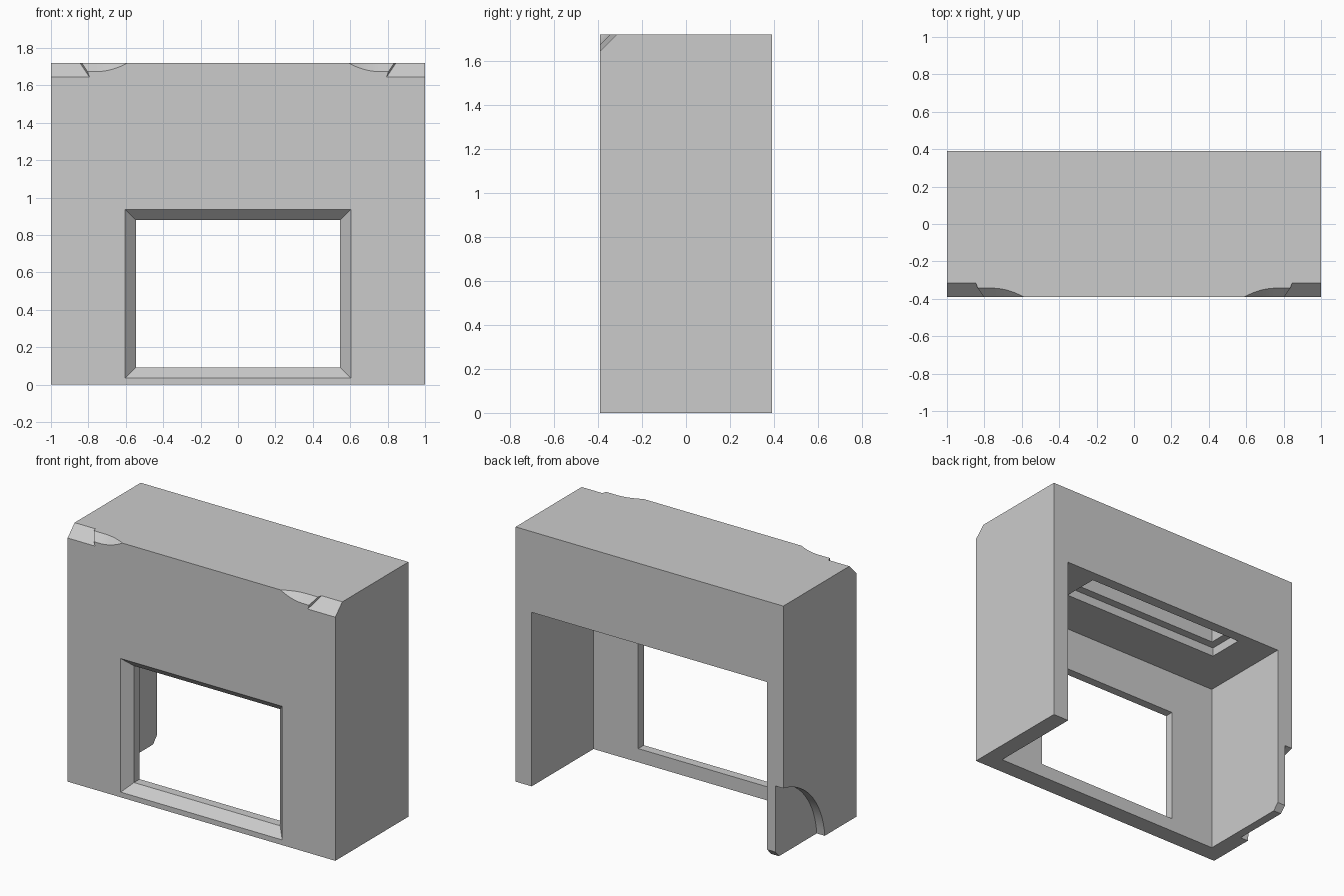
import bpy, bmesh, math

if "Cube" in bpy.data.objects:
    bpy.data.objects.remove(bpy.data.objects["Cube"], do_unlink=True)

grey = bpy.data.materials.new("plain_grey")
grey.use_nodes = True
grey.diffuse_color = (0.6, 0.6, 0.6, 1)
grey.node_tree.nodes["Principled BSDF"].inputs["Base Color"].default_value = (0.6, 0.6, 0.6, 1)

W, D, H = 1.0, 0.39, 1.72     # half width, half depth, height
WALL, STEP = 0.12, 0.06


def loft(name, ring_a, ring_b):
    """Closed solid between two matching rings of points."""
    bm = bmesh.new()
    a = [bm.verts.new(p) for p in ring_a]
    b = [bm.verts.new(p) for p in ring_b]
    n = len(a)
    bm.faces.new(a)
    bm.faces.new(b[::-1])
    for i in range(n):
        j = (i + 1) % n
        bm.faces.new((a[i], b[i], b[j], a[j]))
    bmesh.ops.recalc_face_normals(bm, faces=bm.faces)
    mesh = bpy.data.meshes.new(name)
    bm.to_mesh(mesh)
    bm.free()
    mesh.materials.append(grey)
    obj = bpy.data.objects.new(name, mesh)
    bpy.context.collection.objects.link(obj)
    return obj


def rect_xz(half, z0, z1, y):
    return [(-half, y, z0), (half, y, z0), (half, y, z1), (-half, y, z1)]


def box(name, half, y0, y1, z0, z1):
    return loft(name, rect_xz(half, z0, z1, y0), rect_xz(half, z0, z1, y1))


def side_prism(name, yz, x0, x1):
    return loft(name, [(x0, y, z) for y, z in yz], [(x1, y, z) for y, z in yz])


body = box("surround_body", W, -D, D, 0, H)

# Cavity open at the back and below, and the stepped slot in its ceiling
cutters = [
    box("cavity_cut", W - WALL, WALL - D, D + 0.1, -0.1, 1.175),
    box("slot_rim_cut", 0.61, 0.063, 0.315, 1.1, 1.175 + STEP),
    box("slot_cut", 0.555, 0.12, 0.258, 1.1, H - WALL),
]

# Window with a splayed front edge
grow = 0.057
cutters += [
    loft("window_splay_cut",
         rect_xz(0.603 + grow, 0.035 - grow, 0.937 + grow, -D - STEP),
         rect_xz(0.603 - grow, 0.035 + grow, 0.937 - grow, -D + STEP)),
    box("window_cut", 0.603 - grow, -D + STEP - 0.01, 0, 0.035 + grow, 0.937 - grow),
]

# Rounded recess at the outer rear foot of the right wall, with a clipped toe
arc = [(0.495 + 0.55 * math.cos(2 * math.pi * i / 72),
        -0.05 + 0.55 * math.sin(2 * math.pi * i / 72)) for i in range(72)]
cutters += [
    side_prism("foot_recess_cut", arc, -W - 0.1, -W + STEP),
    side_prism("toe_clip_cut", [(D - 0.08, -0.044), (D + 0.04, 0.088), (D + 0.04, -0.044)],
               -W - 0.1, -0.8),
]

# Top front corners: a deep chamfer, then a shallower scoop that fades out
DEEP, SCOOP, E = 0.075, 0.047, 0.06
tri = [(-D + DEEP + E, H + E), (-D - E, H - DEEP - E), (-D - E, H + E)]


def scoop_depth(x):
    return SCOOP * (1 - max(0, (0.76 - x) / 0.17) ** 2)


profile = [(0.57 + 0.19 * i / 16, scoop_depth(0.57 + 0.19 * i / 16)) for i in range(17)]
profile += [(0.9, SCOOP), (0.9, -0.1), (0.57, -0.1)]

for s, side in ((1, "left"), (-1, "right")):
    cutters.append(loft(side + "_chamfer_cut",
                        [(s * 1.1, y, z) for y, z in tri],
                        [(s * (0.82 + (y + z - H + D) / 3), y, z) for y, z in tri]))
    rings = [[(s * x, -D + d / 2 + t, H - d / 2 + t) for x, d in profile]
             for t in (-0.15, 0.15)]
    cutters.append(loft(side + "_scoop_cut", *rings))

# Carve the body and discard the cutters
for c in cutters:
    c.hide_render = True
    mod = body.modifiers.new(c.name, 'BOOLEAN')
    mod.operation = 'DIFFERENCE'
    mod.solver = 'EXACT'
    mod.object = c
bpy.context.view_layer.update()
carved = bpy.data.meshes.new_from_object(body.evaluated_get(bpy.context.evaluated_depsgraph_get()))
body.modifiers.clear()
body.data = carved
carved.materials.clear()
carved.materials.append(grey)
for p in carved.polygons:
    p.material_index = 0
for c in cutters:
    bpy.data.objects.remove(c, do_unlink=True)

bpy.ops.object.select_all(action='DESELECT')
body.select_set(True)
bpy.context.view_layer.objects.active = body
bpy.ops.object.shade_smooth_by_angle(angle=math.radians(20))
